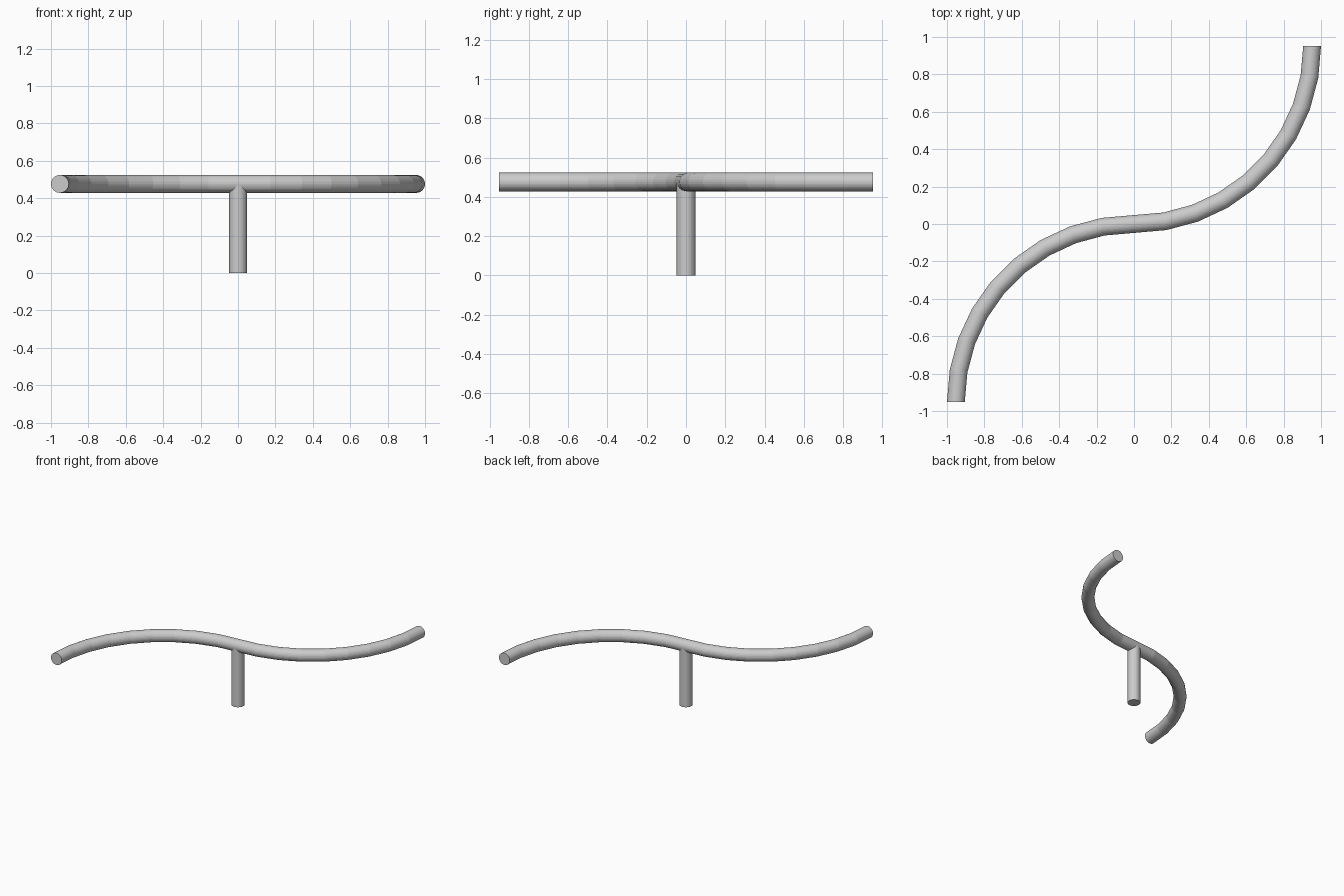
import bpy, bmesh
from math import sin, cos, pi
from mathutils import Vector

if "Cube" in bpy.data.objects:
    bpy.data.objects.remove(bpy.data.objects["Cube"])

BEND = 0.9524       # radius of each quarter bend
TUBE = BEND / 20    # tube radius
HEIGHT = BEND / 2   # height of the tube centre line
SIDES = 32
STEPS = 9           # segments per quarter bend


def tube(name, path):
    """Sweep a round section along (centre, side, up) frames and cap the ends."""
    bm = bmesh.new()
    rings = []
    for centre, side, up in path:
        rings.append([bm.verts.new(centre + TUBE * (cos(a) * side + sin(a) * up))
                      for a in (2 * pi * i / SIDES for i in range(SIDES))])
    for a, b in zip(rings, rings[1:]):
        for i in range(SIDES):
            j = (i + 1) % SIDES
            bm.faces.new((a[i], a[j], b[j], b[i]))
    bm.faces.new(rings[0])
    bm.faces.new(rings[-1])
    bmesh.ops.recalc_face_normals(bm, faces=bm.faces)
    mesh = bpy.data.meshes.new(name)
    bm.to_mesh(mesh)
    bm.free()
    obj = bpy.data.objects.new(name, mesh)
    bpy.context.collection.objects.link(obj)
    return obj


X, Y, Z = Vector((1, 0, 0)), Vector((0, 1, 0)), Vector((0, 0, 1))

# S-shaped rail: two quarter bends meeting over the post
rail_path = []
for k in range(-STEPS, STEPS + 1):
    t = abs(k) / STEPS * pi / 2
    s = 1 if k >= 0 else -1
    centre = Vector((s * BEND * sin(t), s * BEND * (1 - cos(t)), HEIGHT))
    rail_path.append((centre, Vector((-sin(t), cos(t), 0)), Z))
tube("curved_rail", rail_path)

# Upright post running into the middle of the rail
tube("post", [(Vector((0, 0, z)), X, Y) for z in (0, HEIGHT)])
